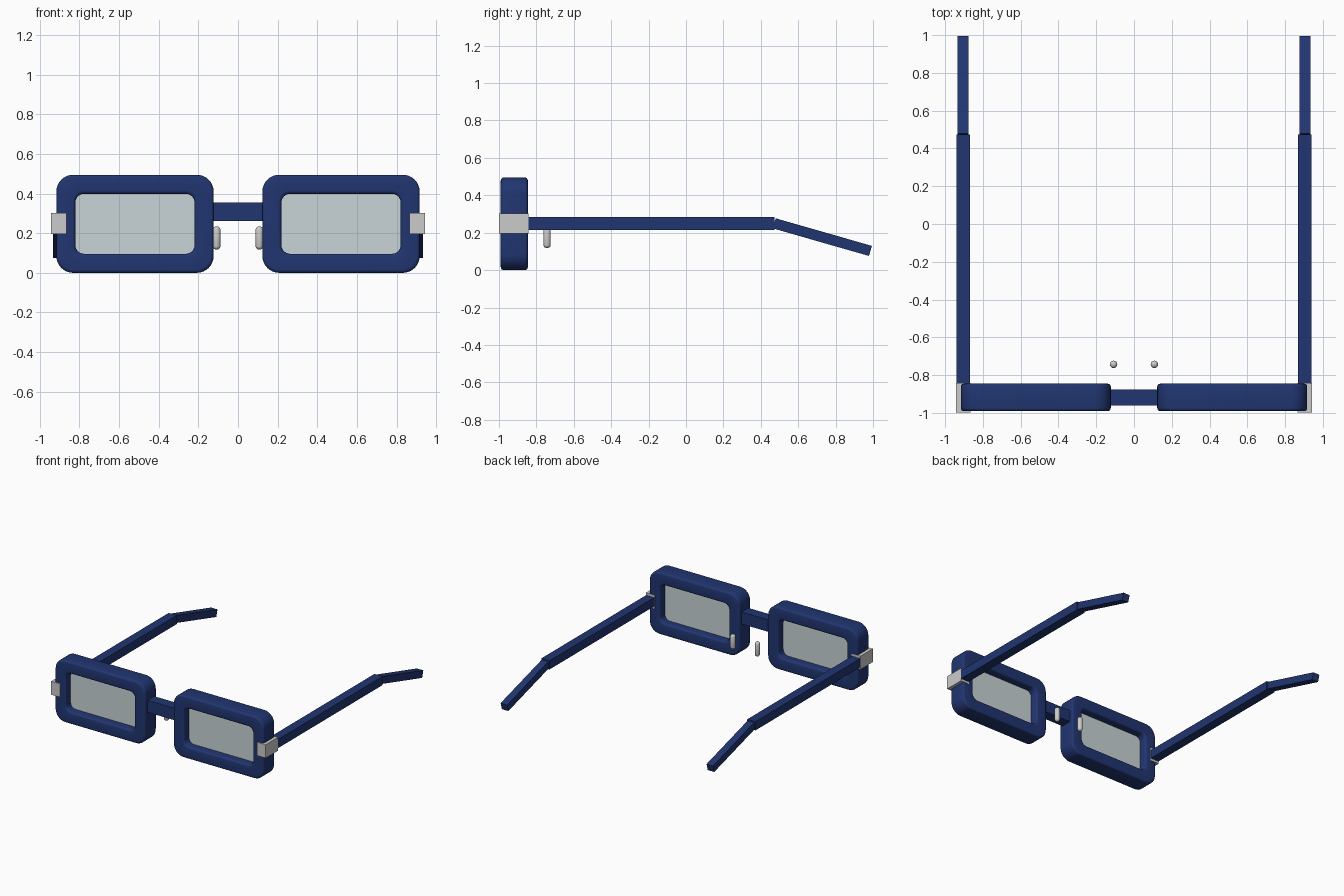
import bpy, bmesh, math
from mathutils import Matrix

if "Cube" in bpy.data.objects:
    bpy.data.objects.remove(bpy.data.objects["Cube"])


def material(name, color):
    m = bpy.data.materials.new(name)
    m.diffuse_color = color
    m.use_nodes = True
    m.node_tree.nodes["Principled BSDF"].inputs["Base Color"].default_value = m.diffuse_color
    return m


NAVY = material("navy_plastic", (0.015, 0.036, 0.165, 1))
GLASS = material("lens_tint", (0.58, 0.66, 0.68, 0.45))


def finish(bm, name, mat=None, smooth=False):
    bmesh.ops.recalc_face_normals(bm, faces=bm.faces)
    me = bpy.data.meshes.new(name)
    bm.to_mesh(me)
    bm.free()
    ob = bpy.data.objects.new(name, me)
    bpy.context.collection.objects.link(ob)
    if mat:
        me.materials.append(mat)
    if smooth:
        bpy.ops.object.select_all(action='DESELECT')
        ob.select_set(True)
        bpy.context.view_layer.objects.active = ob
        bpy.ops.object.shade_smooth_by_angle(angle=math.radians(35))
    return ob


def box(name, center, size, mat=None, tilt=0):
    bm = bmesh.new()
    bmesh.ops.create_cube(bm, size=1)
    bm.transform(Matrix.Translation(center) @ Matrix.Rotation(tilt, 4, 'X')
                 @ Matrix.Diagonal((*size, 1)))
    return finish(bm, name, mat)


def rounded_rect(hw, hh, r, seg=8):
    pts = []
    for q, (sx, sz) in enumerate([(1, 1), (-1, 1), (-1, -1), (1, -1)]):
        for i in range(seg + 1):
            a = math.pi / 2 * (q + i / seg)
            pts.append((sx * (hw - r) + r * math.cos(a), sz * (hh - r) + r * math.sin(a)))
    return pts


def rounded_section(depth, width, r, seg=4):
    # cross-section of the rim: (distance in from outer edge, y offset)
    return [(u + width / 2, v) for u, v in rounded_rect(width / 2, depth / 2, r, seg)]


RIM_X, RIM_Y, RIM_Z = 0.52, -0.918, 0.2475
HW, HH, BORDER = 0.397, 0.2475, 0.096


def rim(name, side):
    bm = bmesh.new()
    loops = []
    for inset, dy in rounded_section(0.145, BORDER, 0.016):
        r = 0.085 - 0.04 * inset / BORDER
        loops.append([bm.verts.new((side * RIM_X + x, RIM_Y + dy, RIM_Z + z))
                      for x, z in rounded_rect(HW - inset, HH - inset, r)])
    n = len(loops[0])
    for k, a in enumerate(loops):
        b = loops[(k + 1) % len(loops)]
        for i in range(n):
            j = (i + 1) % n
            bm.faces.new((a[i], a[j], b[j], b[i]))
    finish(bm, name, NAVY, smooth=True)


def lens(name, side):
    bm = bmesh.new()
    vs = [bm.verts.new((side * RIM_X + x, RIM_Y - 0.01, RIM_Z + z))
          for x, z in rounded_rect(HW - BORDER + 0.006, HH - BORDER + 0.006, 0.045)]
    f = bm.faces.new(vs)
    top = bmesh.ops.extrude_face_region(bm, geom=[f])["geom"]
    bmesh.ops.translate(bm, vec=(0, 0.02, 0),
                        verts=[v for v in top if isinstance(v, bmesh.types.BMVert)])
    finish(bm, name, GLASS)


def capsule(name, center, r, length):
    bm = bmesh.new()
    bmesh.ops.create_uvsphere(bm, u_segments=16, v_segments=9, radius=r)
    for v in bm.verts:
        v.co.z += math.copysign(length / 2 - r, v.co.z)
    bm.transform(Matrix.Translation(center))
    finish(bm, name, smooth=True)


# Arm tip: tilted down from the end of the straight arm
TILT = math.radians(-16)
TIP_LEN = 0.535
TIP_Y = 0.472 + TIP_LEN / 2 * math.cos(TILT)
TIP_Z = 0.25 + TIP_LEN / 2 * math.sin(TILT)

for side, tag in ((-1, "left"), (1, "right")):
    rim("rim_" + tag, side)
    lens("lens_" + tag, side)
    box("hinge_" + tag, (side * 0.904, -0.921, 0.249), (0.078, 0.156, 0.106))
    box("arm_" + tag, (side * 0.905, -0.19, 0.249), (0.072, 1.325, 0.069), NAVY)
    box("arm_tip_" + tag, (side * 0.905, TIP_Y, TIP_Z), (0.057, TIP_LEN, 0.056), NAVY, TILT)
    capsule("nose_pad_" + tag, (side * 0.108, -0.743, 0.176), 0.02, 0.118)

# Bridge between the rims
box("bridge", (0, -0.918, 0.308), (0.27, 0.085, 0.095), NAVY)
